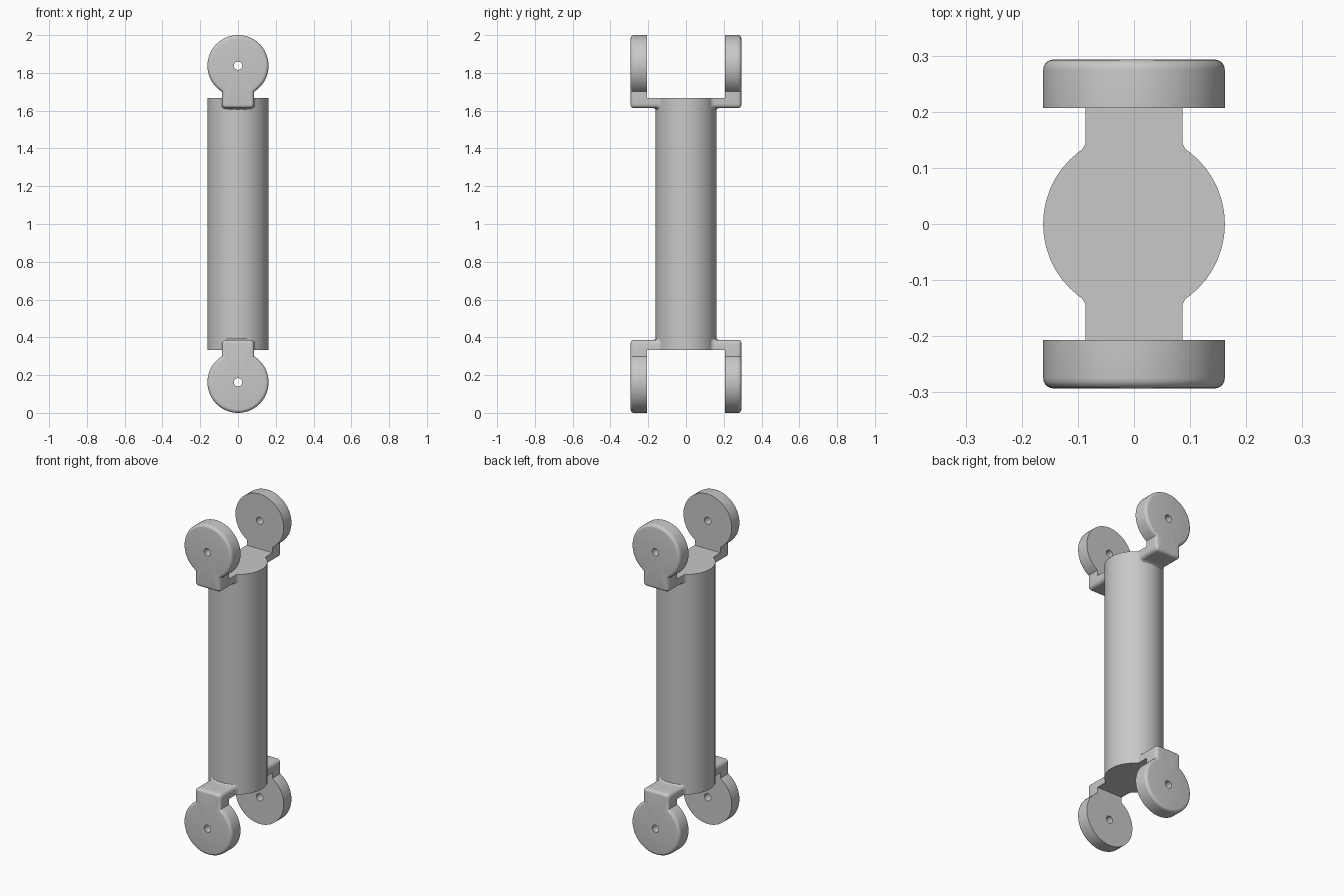
import bpy
import bmesh
from math import asin, cos, sin, sqrt, pi, radians, hypot

cube = bpy.data.objects.get("Cube")
if cube:
    bpy.data.objects.remove(cube, do_unlink=True)

# Main dimensions
R = 0.162                    # shaft and disc radius
TOP, FOOT = 1.667, 1.613     # shaft top, underside of the bracket arm
DISC_Z = 2 - R
INNER, OUTER = 0.207, 0.293  # faces of the disc
HALF_W = 0.086               # half width of the arm and neck
HOLE = 0.022
CORNER, ROUND = 0.022, 0.018
FILLET = 0.013

grey = bpy.data.materials.new("light_grey")
grey.use_nodes = True
color = (0.58, 0.58, 0.58, 1)
grey.diffuse_color = color
grey.node_tree.nodes["Principled BSDF"].inputs["Base Color"].default_value = color


def finish(bm, name):
    """Turn a bmesh into a grey object with smooth curves and sharp edges."""
    bmesh.ops.recalc_face_normals(bm, faces=bm.faces)
    for face in bm.faces:
        face.smooth = True
    mesh = bpy.data.meshes.new(name)
    bm.to_mesh(mesh)
    bm.free()
    mesh.set_sharp_from_angle(angle=radians(35))
    mesh.materials.append(grey)
    obj = bpy.data.objects.new(name, mesh)
    bpy.context.collection.objects.link(obj)


def loft(bm, rings, closed):
    """Skin a list of equal point rings; closed joins the last to the first."""
    rows = [[bm.verts.new(p) for p in ring] for ring in rings]
    pairs = list(zip(rows, rows[1:]))
    if closed:
        pairs.append((rows[-1], rows[0]))
    else:
        bm.faces.new(rows[0])
        bm.faces.new(rows[-1])
    for a, b in pairs:
        for i in range(len(a)):
            j = (i + 1) % len(a)
            bm.faces.new((a[i], a[j], b[j], b[i]))


def foot(w, z, c):
    """Underside with rounded corners, from left to right, as (x, z) points."""
    arc = [i * pi / 8 for i in range(5)]
    left = [(-w + c - c * cos(a), z + c - c * sin(a)) for a in arc]
    middle = [(w * k, z) for k in (-0.4, 0, 0.4)]
    right = [(w - c + c * sin(a), z + c - c * cos(a)) for a in arc]
    return left + middle + right


def keyhole(d):
    """Disc with a neck, shrunk inwards by d, as (x, z) points."""
    r, w = R - d, HALF_W - d
    start = -pi / 2 + asin(w / r)
    sweep = 2 * pi - 2 * asin(w / r)
    n = 44
    disc = [(r * cos(start + sweep * i / n), DISC_Z + r * sin(start + sweep * i / n))
            for i in range(n + 1)]
    return disc + foot(w, FOOT + d, CORNER - d)


def bracket(name, side, up):
    bm = bmesh.new()

    # Disc and neck with a rounded outer rim and a pin hole
    rings = [[(x, INNER, z) for x, z in keyhole(0)]]
    for i in range(6):
        a = i * pi / 10
        rings.append([(x, OUTER - ROUND * (1 - sin(a)), z)
                      for x, z in keyhole(ROUND * (1 - cos(a)))])
    hole = []
    for x, z in keyhole(0):
        length = hypot(x, z - DISC_Z)
        hole.append((x / length * HOLE, DISC_Z + (z - DISC_Z) / length * HOLE))
    for y in (OUTER, INNER):
        rings.append([(x, y, z) for x, z in hole])
    loft(bm, rings, True)

    # Arm that flares into the round shaft with a small fillet
    sections = []
    for i in range(5):
        a = i * pi / 8
        w, z = HALF_W + FILLET * (1 - sin(a)), FOOT - FILLET * (1 - sin(a))
        points = [(-w, TOP)] + foot(w, z, CORNER) + [(w, TOP)]
        gap = FILLET * (1 - cos(a)) - 0.002
        sections.append([(x, sqrt(R * R - x * x) + gap, zz) for x, zz in points])
    sections.append([(x, INNER, z) for x, _, z in sections[-1]])
    loft(bm, sections, False)

    # Mirror to the wanted side and end
    for v in bm.verts:
        v.co.y *= side
        if not up:
            v.co.z = 2 - v.co.z
    finish(bm, name)


# Shaft
bm = bmesh.new()
bmesh.ops.create_cone(bm, cap_ends=True, segments=48, radius1=R, radius2=R,
                      depth=2 * (TOP - 1))
bmesh.ops.translate(bm, verts=bm.verts, vec=(0, 0, 1))
finish(bm, "shaft")

# Four brackets
for end, up in (("upper", True), ("lower", False)):
    for place, side in (("front", -1), ("back", 1)):
        bracket(f"{end}_{place}_bracket", side, up)
